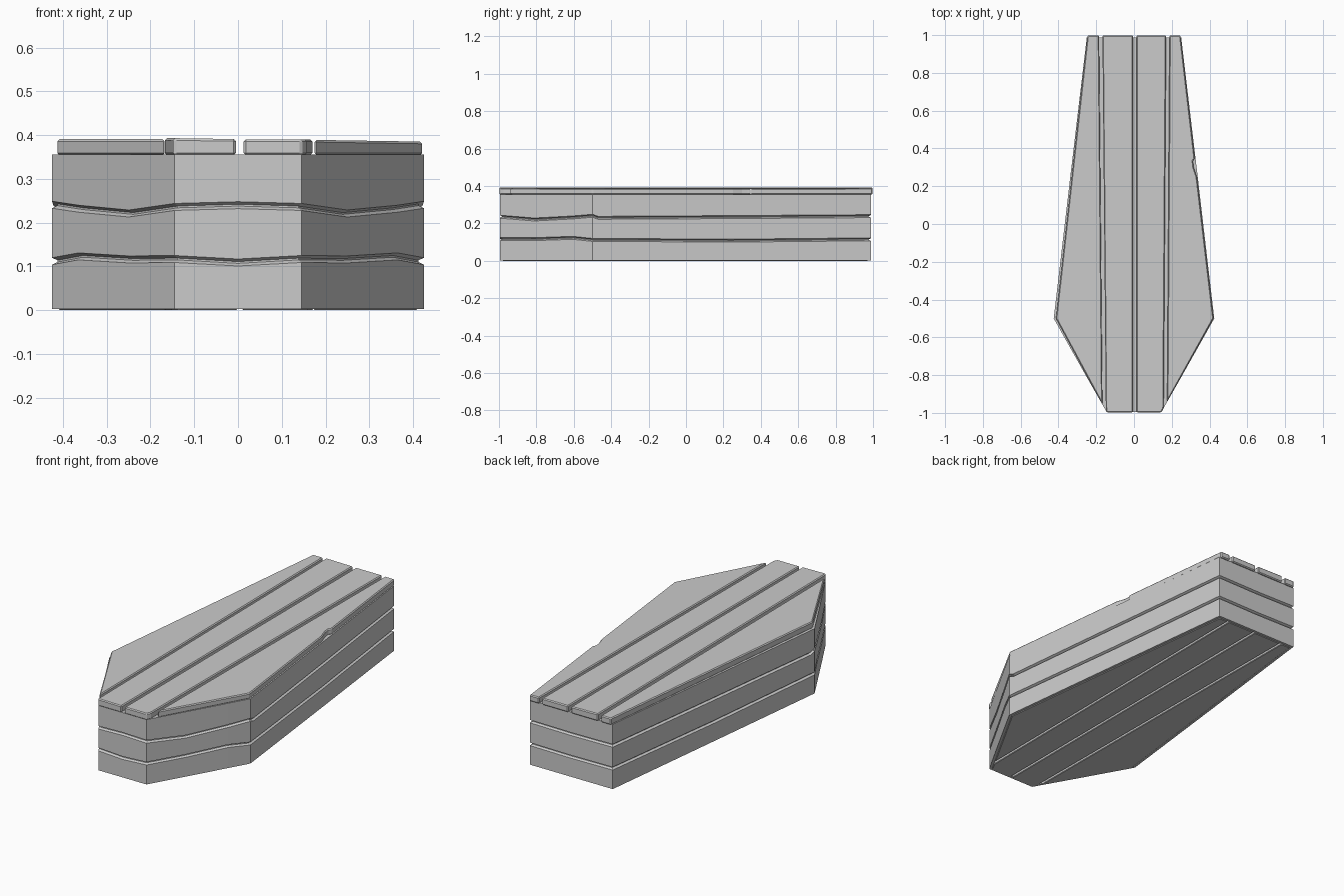
import bpy, bmesh
from mathutils import Vector

if "Cube" in bpy.data.objects:
    bpy.data.objects.remove(bpy.data.objects["Cube"])

# Right half outline from front to back: x, y, lower seam height, upper seam height
HALF = [(0.145, -0.995, .117, .236), (0.25, -0.811, .116, .221), (0.365, -0.607, .123, .232),
        (0.425, -0.50, .112, .241), (0.4215, -0.47, .112, .230), (0.338, 0.245, .108, .234),
        (0.25, 0.988, .115, .239)]
FRONT, BACK = (0, -0.995, .109, .240), (0, 0.988, .112, .236)
LOOP = [FRONT] + HALF + [BACK] + [(-x, y, a, b) for x, y, a, b in reversed(HALF)]


def inset(pts, d):
    """Offset a counter-clockwise outline inward with mitred corners."""
    out = []
    for i, p in enumerate(pts):
        p, a, b = Vector(p), Vector(pts[i - 1]), Vector(pts[(i + 1) % len(pts)])
        e, f = (p - a).normalized(), (b - p).normalized()
        n, m = Vector((-e.y, e.x)), Vector((-f.y, f.x))
        out.append(p + (n + m) * d / (1 + n.dot(m)))
    return out


def finish(bm, name):
    bmesh.ops.recalc_face_normals(bm, faces=bm.faces)
    mesh = bpy.data.meshes.new(name)
    bm.to_mesh(mesh)
    bm.free()
    obj = bpy.data.objects.new(name, mesh)
    bpy.context.collection.objects.link(obj)
    return obj


# Coffin walls: rings stacked upward, stepping in at each wavy plank seam
def build_walls():
    bm = bmesh.new()
    outline = [p[:2] for p in LOOP]
    levels = [(.014, lambda p: .016), (.014, lambda p: .003), (0, lambda p: .003)]
    for k in (2, 3):
        for d, dz in ((0, -.008), (.012, -.002), (.012, .002), (0, .008)):
            levels.append((d, lambda p, k=k, dz=dz: p[k] + dz))
    levels.append((0, lambda p: .356))
    rings = []
    for d, height in levels:
        rings.append([bm.verts.new((q[0], q[1], height(p)))
                      for p, q in zip(LOOP, inset(outline, d))])
    n = len(LOOP)
    for lo, hi in zip(rings, rings[1:]):
        for i in range(n):
            j = (i + 1) % n
            bm.faces.new((lo[i], lo[j], hi[j], hi[i]))
    bm.faces.new(rings[0][::-1])
    bm.faces.new(rings[-1])
    return finish(bm, "coffin_walls")


# One board: the outline trimmed between two slanted seams, then thickened
def build_board(name, outline, left, right, gap, z0, top, bevel):
    bm = bmesh.new()
    bm.faces.new([bm.verts.new((p[0], p[1], z0)) for p in outline])
    for seam, side in ((left, -1), (right, 1)):
        if seam:
            xf, xb = seam
            normal = Vector((2, -(xb - xf), 0)).normalized() * side
            origin = Vector((xf - side * gap / 2, -1, 0))
            bmesh.ops.bisect_plane(bm, geom=bm.verts[:] + bm.edges[:] + bm.faces[:],
                                   plane_co=origin, plane_no=normal, clear_outer=True)
    res = bmesh.ops.extrude_face_region(bm, geom=bm.faces[:])
    for v in res["geom"]:
        if isinstance(v, bmesh.types.BMVert):
            v.co.z = top(v.co.x)
    obj = finish(bm, name)
    mod = obj.modifiers.new("bevel", "BEVEL")
    mod.width, mod.segments, mod.limit_method = bevel, 1, "ANGLE"
    return obj


build_walls()
seams = [None, (-.158, -.176), (.004, .004), (.166, .179), None]

# Lid boards, with a small chip on the right edge
lid = [(-.145, -.997), (.145, -.997), (.421, -.50), (.333, .25), (.316, .30), (.312, .335),
       (.322, .345), (.246, .998), (-.246, .998), (-.413, -.50)]
tops = [lambda x: .391, lambda x: .391 - .015 * x, lambda x: .390, lambda x: .392 - .016 * x]
for i, top in enumerate(tops):
    build_board(f"lid_board_{i + 1}", lid, seams[i], seams[i + 1], .018, .354, top, .005)

# Floor boards, set just inside the walls
floor = inset([(-.145, -.995), (.145, -.995), (.425, -.5), (.25, .988), (-.25, .988),
               (-.425, -.5)], .0145)
for i in range(4):
    build_board(f"floor_board_{i + 1}", floor, seams[i], seams[i + 1], .012, 0,
                lambda x: .018, .003)
